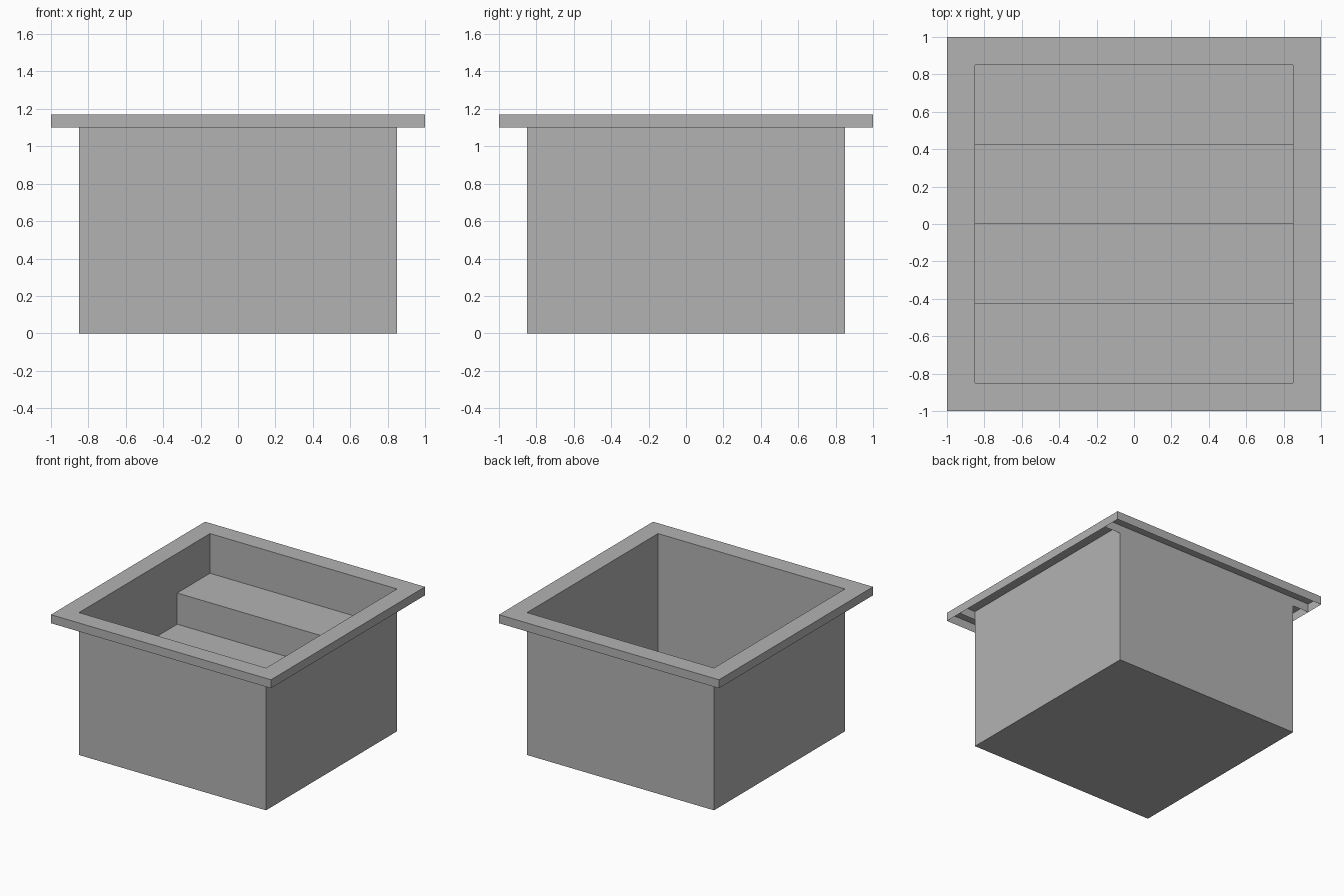
import bpy
import bmesh

old = bpy.data.objects.get("Cube")
if old:
    bpy.data.objects.remove(old, do_unlink=True)

INNER, OUTER = 0.85, 1.0         # half widths of the well and of the rim
WELL_TOP, RIM_TOP = 1.10, 1.17
FLOOR, STEPS = 0.075, 4

grey = bpy.data.materials.new("plain_grey")
grey.use_nodes = True
colour = (0.45, 0.45, 0.45, 1)
grey.diffuse_color = colour
grey.node_tree.nodes["Principled BSDF"].inputs["Base Color"].default_value = colour


def add_object(name, bm):
    mesh = bpy.data.meshes.new(name)
    bm.to_mesh(mesh)
    bm.free()
    mesh.materials.append(grey)
    obj = bpy.data.objects.new(name, mesh)
    bpy.context.collection.objects.link(obj)
    return obj


def open_box(name, low, high, open_side):
    """Thin-walled box with its top (1) or bottom (-1) left open."""
    bm = bmesh.new()
    bmesh.ops.create_cube(bm, size=1)
    for v in bm.verts:
        v.co = [h if c > 0 else l for c, l, h in zip(v.co, low, high)]
    bm.normal_update()
    gone = [f for f in bm.faces if f.normal.z * open_side > 0.5]
    bmesh.ops.delete(bm, geom=gone, context='FACES_ONLY')
    return add_object(name, bm)


# Square well, open at the top
open_box("well", (-INNER, -INNER, 0), (INNER, INNER, WELL_TOP), 1)

# Rim made of four channels, hollow underneath
for side, sign in (("front", -1), ("back", 1)):
    ys = sorted((sign * INNER, sign * OUTER))
    open_box(side + "_rim", (-OUTER, ys[0], WELL_TOP), (OUTER, ys[1], RIM_TOP), -1)
for side, sign in (("right", -1), ("left", 1)):
    xs = sorted((sign * INNER, sign * OUTER))
    open_box(side + "_rim", (xs[0], -INNER, WELL_TOP), (xs[1], INNER, RIM_TOP), -1)

# Stair rising to the back: a step profile swept across the well
depth = 2 * INNER / STEPS
rise = (WELL_TOP - FLOOR) / STEPS
profile = []
for i in range(STEPS):
    z = FLOOR + i * rise
    profile += [(-INNER + i * depth, z), (-INNER + (i + 1) * depth, z)]
bm = bmesh.new()
rows = [[bm.verts.new((x, y, z)) for y, z in profile] for x in (-INNER, INNER)]
for i in range(len(profile) - 1):
    bm.faces.new((rows[0][i], rows[1][i], rows[1][i + 1], rows[0][i + 1]))
add_object("inner_steps", bm)
